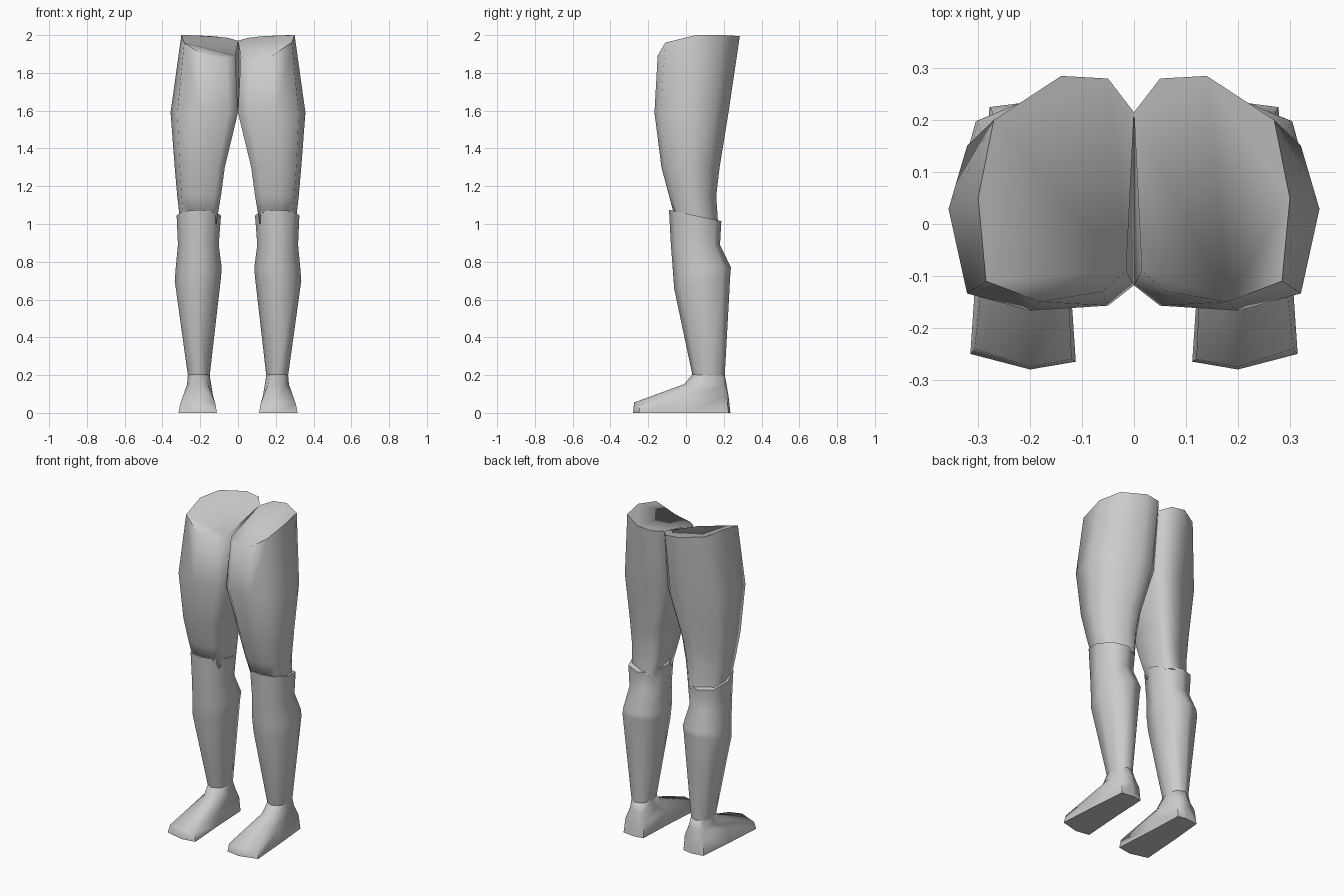
import bpy, bmesh, math

if "Cube" in bpy.data.objects:
    bpy.data.objects.remove(bpy.data.objects["Cube"])

grey = bpy.data.materials.new("plain_grey")
grey.diffuse_color = (0.6, 0.6, 0.6, 1)
grey.use_nodes = True
grey.node_tree.nodes["Principled BSDF"].inputs["Base Color"].default_value = grey.diffuse_color


def ring(profile, x0, x1, y0, y1, z_front, z_back):
    """Fit a unit cross-section to a box, tilted in z from front to back."""
    out = []
    for u, v in profile:
        t = (v + 1) / 2
        out.append((x0 + (x1 - x0) * (u + 1) / 2, y0 + (y1 - y0) * t,
                    z_front + (z_back - z_front) * t))
    return out


def loft(name, rings, angle=75):
    """Skin rings from bottom to top, cap both ends and mirror to the other leg."""
    bm = bmesh.new()
    loops = [[bm.verts.new(p) for p in r] for r in rings]
    n = len(loops[0])
    for a, b in zip(loops, loops[1:]):
        for i in range(n):
            j = (i + 1) % n
            bm.faces.new((a[i], a[j], b[j], b[i]))
    bm.faces.new(loops[0][::-1])
    bm.faces.new(loops[-1])
    bmesh.ops.recalc_face_normals(bm, faces=bm.faces)
    mesh = bpy.data.meshes.new(name)
    bm.to_mesh(mesh)
    bm.free()
    mesh.materials.append(grey)
    mesh.shade_smooth()
    mesh.set_sharp_from_angle(angle=math.radians(angle))
    obj = bpy.data.objects.new(name, mesh)
    bpy.context.collection.objects.link(obj)
    mirror = obj.modifiers.new("other_leg", 'MIRROR')
    mirror.use_mirror_merge = False
    return obj


# Thighs: nine-sided, with a hip rim that drops toward the front
thigh = [(-.72, -.95), (.12, -1), (.8, -.83), (1, 0), (.8, .62),
         (-.22, 1), (-.72, 1), (-1, .75), (-1, -.75)]
hip_rim = [(.06, -.13, 1.88), (.18, -.15, 1.89), (.285, -.11, 1.96),
           (.30, .05, 2.0), (.27, .20, 2.0), (.14, .285, 1.995),
           (.05, .28, 1.985), (0, .215, 1.97), (.015, -.09, 1.89)]
loft("thighs", [
    ring(thigh, .115, .305, -.05, .17, 1.0, 1.0),
    ring(thigh, .09, .322, -.09, .16, 1.15, 1.15),
    ring(thigh, .07, .335, -.13, .178, 1.3, 1.3),
    ring(thigh, 0, .357, -.167, .225, 1.59, 1.59),
    hip_rim])

# Shins: eight-sided, with a ridge down the front and a calf bulge behind
shin = [(0, -1), (.72, -.75), (1, 0), (.75, .75),
        (0, 1), (-.75, .75), (-1, 0), (-.72, -.75)]
loft("shins", [
    ring(shin, .15, .265, .035, .205, .195, .195),
    ring(shin, .092, .335, -.063, .235, .66, .74),
    ring(shin, .086, .33, -.07, .238, .76, .77),
    ring(shin, .102, .318, -.08, .18, .89, .89),
    ring(shin, .09, .325, -.09, .187, 1.075, 1.015)])

# Feet: flat sole, low toe edge, sloping instep and ankle
loft("feet", [
    [(.2, -.28, 0), (.315, -.25, 0), (.298, 0, 0), (.278, .225, 0),
     (.2, .235, 0), (.14, .225, 0), (.13, 0, 0), (.112, -.265, 0)],
    [(.2, -.275, .055), (.307, -.24, .045), (.285, 0, .09), (.272, .215, .09),
     (.2, .225, .09), (.142, .215, .09), (.132, 0, .09), (.12, -.26, .05)],
    [(.2, -.01, .152), (.248, .01, .145), (.27, .1, .15), (.255, .195, .15),
     (.2, .215, .15), (.155, .195, .15), (.142, .1, .15), (.158, .01, .145)],
    ring(shin, .15, .265, .035, .205, .205, .2)])
